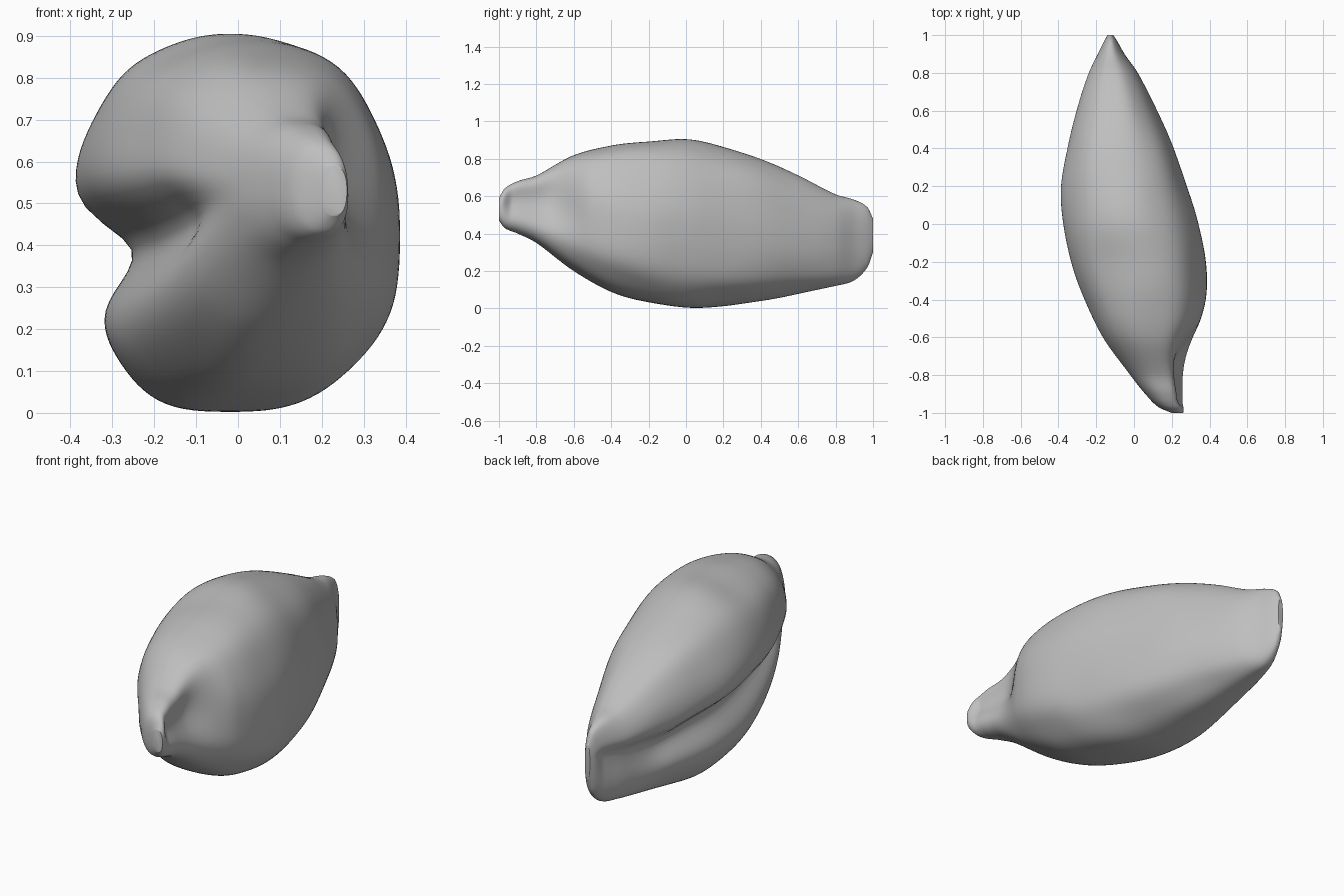
import bpy
import bmesh
import math

cube = bpy.data.objects.get("Cube")
if cube:
    bpy.data.objects.remove(cube)

# Stations along the grain, in hundredths: y, left x, right x, bottom z, top z
STATIONS = [
    (-100, 20, 26, 47, 59), (-97, 13, 27, 43, 64), (-90, 6, 28, 40, 68),
    (-80, -2, 29, 35, 71), (-60, -17, 33, 20, 82), (-40, -27, 38, 9, 87),
    (-20, -34, 38, 3, 89), (0, -38, 34, 0, 90), (20, -39, 28, 1, 86),
    (40, -36, 21, 4, 80), (60, -31, 12, 8, 71), (80, -25, 2, 12, 61),
    (90, -20, -5, 15, 58), (97, -16, -9, 22, 54), (100, -14, -11, 30, 48),
]
RINGS, SIDES = 120, 112


def smooth(a, b, t):
    t = min(max((t - a) / (b - a), 0), 1)
    return t * t * (3 - 2 * t)


def station(y):
    """Cubic interpolation of the outline at one position on the length."""
    last = len(STATIONS) - 1
    i = 0
    while i < last - 1 and STATIONS[i + 1][0] <= y * 100:
        i += 1
    p, q = STATIONS[i], STATIONS[i + 1]
    before, after = STATIONS[max(i - 1, 0)], STATIONS[min(i + 2, last)]
    span = q[0] - p[0]
    t = (y * 100 - p[0]) / span
    values = []
    for k in range(1, len(p)):
        m0 = (q[k] - before[k]) / (q[0] - before[0]) * span
        m1 = (after[k] - p[k]) / (after[0] - p[0]) * span
        h = t * t * (3 - 2 * t)
        v = p[k] + (q[k] - p[k]) * h
        v += m0 * t * (1 - t) ** 2 - m1 * t * t * (1 - t)
        values.append(v / 100)
    return values


def section_point(y, angle):
    left, right, bottom, top = station(y)
    half_w, half_h = (right - left) / 2, (top - bottom) / 2
    c, s = math.cos(angle), math.sin(angle)
    u = math.copysign(abs(c) ** 0.86, c)
    v = math.copysign(abs(s) ** 0.86, s)
    # The plump body leans, so its right shoulder sits lower than the left
    body = smooth(-1, -0.5, y) * smooth(1, 0.6, y)
    v -= (0.09 + 0.04 * u) * u * (1 - v * v) * body

    if u < 0:
        # Long crease: steep overhang above, gentle slope below; it climbs
        # and widens into a flat face at the rear tip
        rear = smooth(0.5, 0.95, y)
        offset = v + 0.12 - 0.3 * rear
        width = 0.2 if offset > 0 else 0.28 + 0.5 * rear
        depth = 0.4 * smooth(-0.85, -0.5, y) * smooth(1, 0.92, y)
        u += depth * math.exp(-(offset / width) ** 2) * smooth(0, 0.6, -u)
        # Lower lobe is a little narrower than the upper one
        u *= 1 - 0.05 * smooth(0, -0.6, v) * body
    else:
        # Broad hollow beside the front fin, deepest near its upper edge
        dent = smooth(-0.5, -0.78, y) * smooth(-1, -0.93, y)
        u -= 0.5 * dent * math.exp(-((v - 0.3) / 0.7) ** 2) * u

    # Fine lengthwise wrinkles
    ripple = math.sin(9 * angle + 3 * y) + math.sin(5 * angle - 7 * y)
    ripple += 0.7 * math.sin(14 * y + 4 * angle)
    swell = 1 + 0.005 * ripple * body
    x = (left + right) / 2 + half_w * u * swell
    z = (bottom + top) / 2 + half_h * v * swell
    return x, y, max(z, 0)


# Grain body lofted from rings, closed by a small cap at each tip
bm = bmesh.new()
rings = []
for i in range(RINGS + 1):
    y = -math.cos(math.pi * i / RINGS)
    rings.append([bm.verts.new(section_point(y, 2 * math.pi * j / SIDES))
                  for j in range(SIDES)])
for a, b in zip(rings, rings[1:]):
    for j in range(SIDES):
        k = (j + 1) % SIDES
        bm.faces.new((a[j], a[k], b[k], b[j]))
for ring in (rings[0], rings[-1]):
    bm.faces.new(ring)
bmesh.ops.recalc_face_normals(bm, faces=bm.faces)

mesh = bpy.data.meshes.new("grain_body")
bm.to_mesh(mesh)
bm.free()
grain = bpy.data.objects.new("grain_body", mesh)
bpy.context.collection.objects.link(grain)

# Plain grey husk
husk = bpy.data.materials.new("husk_grey")
husk.use_nodes = True
colour = (0.52, 0.52, 0.52, 1)
husk.diffuse_color = colour
husk.node_tree.nodes["Principled BSDF"].inputs["Base Color"].default_value = colour
mesh.materials.append(husk)

bpy.context.view_layer.objects.active = grain
grain.select_set(True)
bpy.ops.object.shade_smooth_by_angle(angle=math.radians(50))
